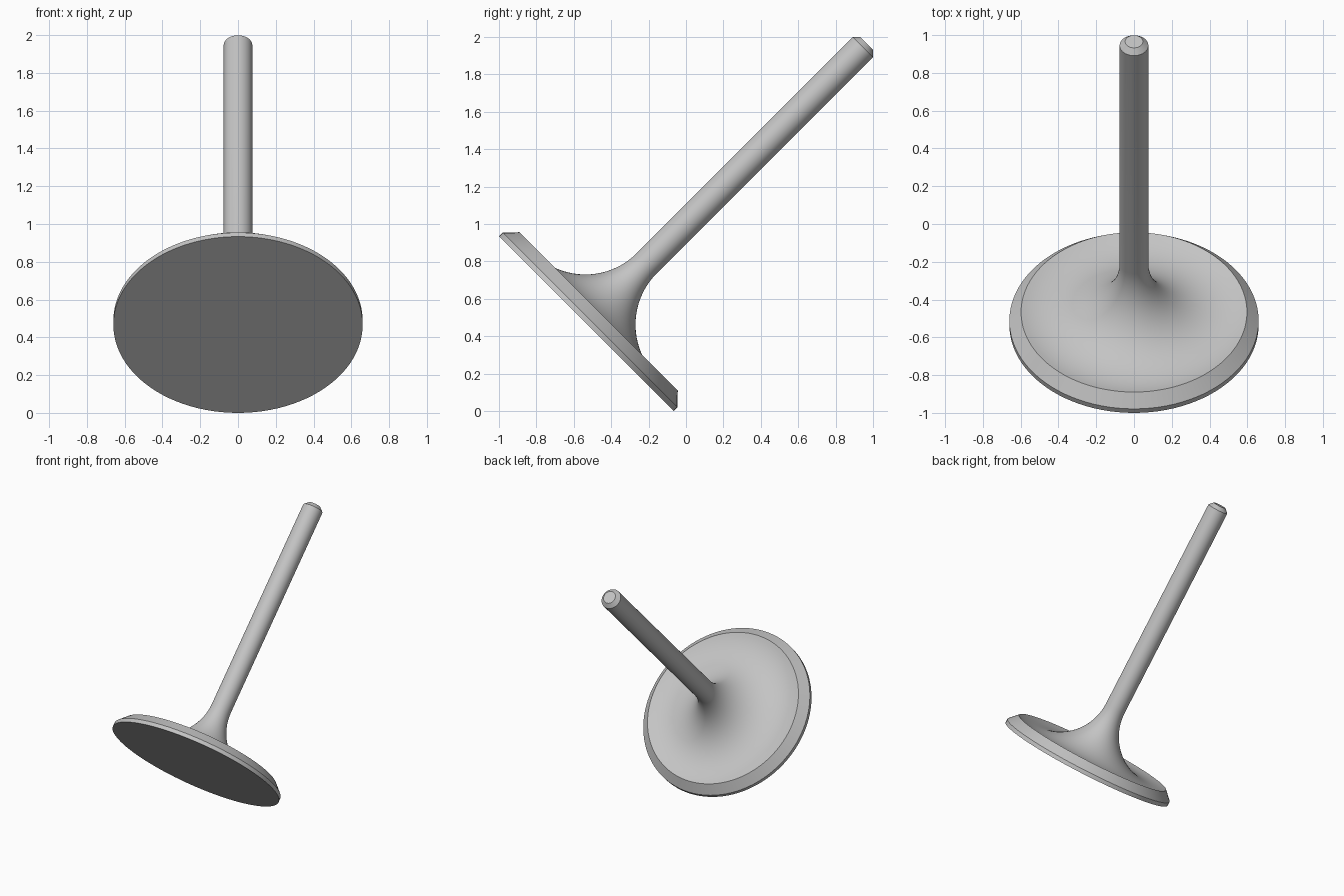
import bpy, bmesh, math
from mathutils import Matrix, Vector

if "Cube" in bpy.data.objects:
    bpy.data.objects.remove(bpy.data.objects["Cube"])

SIDES = 96
S = math.sqrt(0.5)
R_HEAD, R_STEM = 0.66, 0.076

# Profile as (radius, distance along the axis): flat face, rim, seat bevel
profile = [(0, 0), (R_HEAD, 0), (R_HEAD, 0.03), (0.598, 0.094)]

# Dished back of the head sweeping up into the stem as one arc
arc_r = 0.387
cr = R_STEM + arc_r
a0 = math.acos((0.598 - cr) / arc_r)
ct = 0.094 + arc_r * math.sin(a0)
STEPS = 28
for i in range(1, STEPS + 1):
    a = a0 + (math.pi - a0) * i / STEPS
    profile.append((cr + arc_r * math.cos(a), ct - arc_r * math.sin(a)))

# Stem and chamfered tip
profile += [(R_STEM, 2.091), (0.047, 2.12), (0, 2.12)]

# Lathe the profile
bm = bmesh.new()
rings = []
for r, t in profile:
    n = SIDES if r > 0 else 1
    rings.append([bm.verts.new((r * math.cos(2 * math.pi * k / SIDES),
                                r * math.sin(2 * math.pi * k / SIDES), t)) for k in range(n)])
for a, b in zip(rings, rings[1:]):
    if len(a) == 1:
        bm.faces.new(b[::-1])
    elif len(b) == 1:
        bm.faces.new(a)
    else:
        for k in range(SIDES):
            m = (k + 1) % SIDES
            bm.faces.new((a[k], a[m], b[m], b[k]))
for v in [ring[0] for ring in rings if len(ring) == 1]:
    bm.verts.remove(v)
bmesh.ops.recalc_face_normals(bm, faces=bm.faces)

# Lean the axis 45 degrees backwards
bm.transform(Matrix.Translation(Vector((0, -1 + R_HEAD * S, R_HEAD * S)))
             @ Matrix.Rotation(math.radians(-45), 4, 'X'))
mesh = bpy.data.meshes.new("engine_valve")
bm.to_mesh(mesh)
bm.free()

steel = bpy.data.materials.new("light grey steel")
steel.diffuse_color = (0.55, 0.55, 0.55, 1)
steel.use_nodes = True
steel.node_tree.nodes["Principled BSDF"].inputs["Base Color"].default_value = steel.diffuse_color
mesh.materials.append(steel)
valve = bpy.data.objects.new("engine_valve", mesh)
bpy.context.collection.objects.link(valve)
bpy.context.view_layer.objects.active = valve
valve.select_set(True)
bpy.ops.object.shade_smooth_by_angle(angle=math.radians(30))
